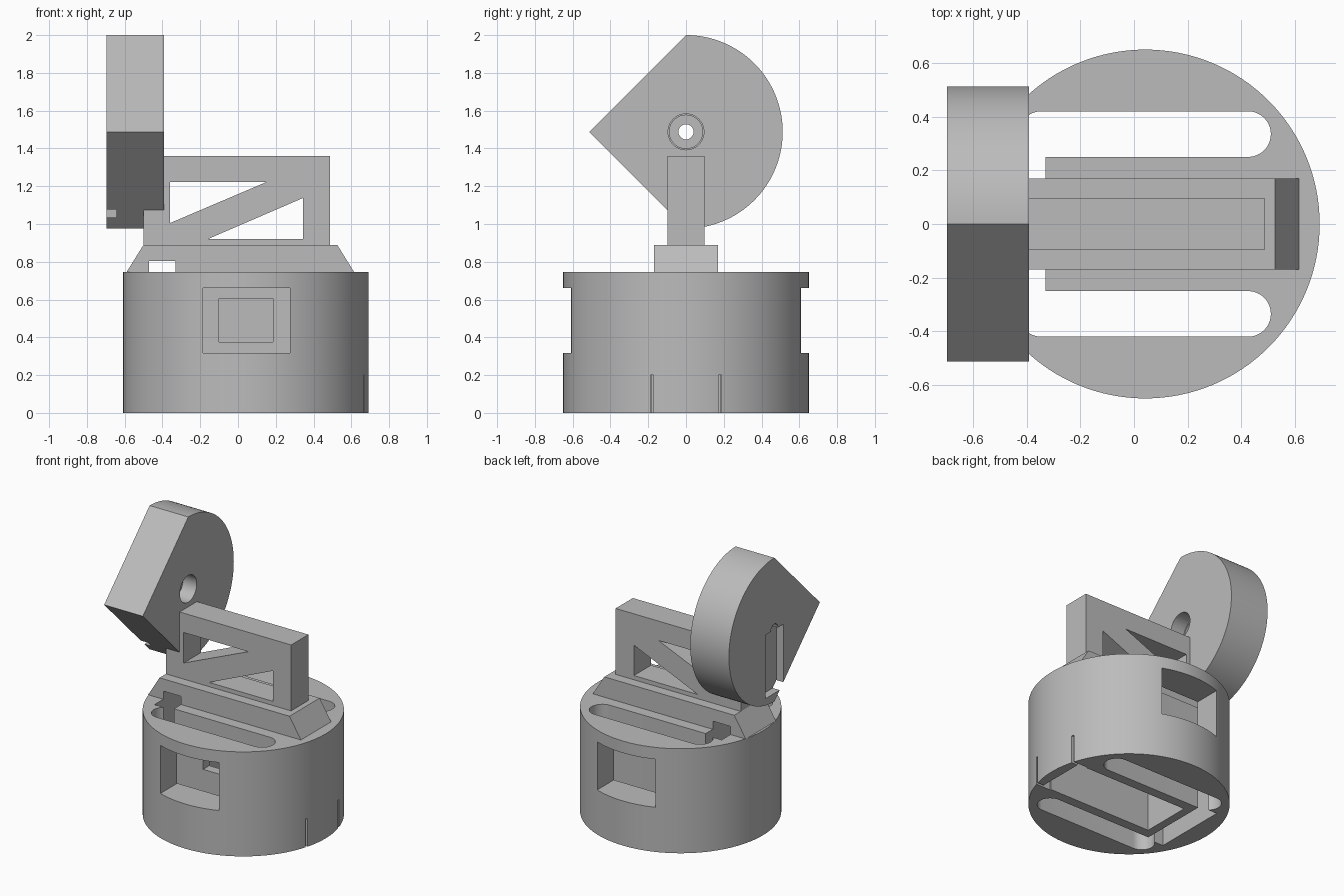
import bpy, bmesh, math
from mathutils import Vector

default = bpy.data.objects.get("Cube")
if default:
    bpy.data.objects.remove(default, do_unlink=True)

grey = bpy.data.materials.new("plain grey")
grey.use_nodes = True
tone = (0.5, 0.5, 0.5, 1)
grey.diffuse_color = tone
grey.node_tree.nodes["Principled BSDF"].inputs["Base Color"].default_value = tone


def prism(name, outline, axis, lo, hi):
    """Extrude a 2D outline along one axis; the outline uses the other two in order."""
    bm = bmesh.new()

    def place(p, depth):
        co = list(p)
        co.insert("xyz".index(axis), depth)
        return bm.verts.new(Vector(co))

    face = bm.faces.new([place(p, lo) for p in outline])
    ring = bmesh.ops.extrude_face_region(bm, geom=[face])["geom"]
    shift = Vector([hi - lo if a == axis else 0 for a in "xyz"])
    moved = [v for v in ring if isinstance(v, bmesh.types.BMVert)]
    bmesh.ops.translate(bm, verts=moved, vec=shift)
    bmesh.ops.recalc_face_normals(bm, faces=bm.faces)
    mesh = bpy.data.meshes.new(name)
    bm.to_mesh(mesh)
    bm.free()
    mesh.materials.append(grey)
    obj = bpy.data.objects.new(name, mesh)
    bpy.context.collection.objects.link(obj)
    return obj


def arc(cx, cy, r, start, end, steps):
    angles = [math.radians(start + (end - start) * i / steps) for i in range(steps + 1)]
    return [(cx + r * math.cos(a), cy + r * math.sin(a)) for a in angles]


def circle(cx, cy, r, steps=64):
    return arc(cx, cy, r, 0, 360, steps)[:-1]


def box(x0, x1, y0, y1, z0, z1):
    return prism("cutter", [(x0, y0), (x1, y0), (x1, y1), (x0, y1)], "z", z0, z1)


def cut(obj, cutters):
    """Subtract each cutter, bake the result and remove the cutters."""
    for c in cutters:
        c.hide_render = True
        mod = obj.modifiers.new("cut", "BOOLEAN")
        mod.operation, mod.solver, mod.object = "DIFFERENCE", "EXACT", c
    graph = bpy.context.evaluated_depsgraph_get()
    baked = bpy.data.meshes.new_from_object(obj.evaluated_get(graph))
    obj.modifiers.clear()
    obj.data = baked
    for c in cutters:
        bpy.data.objects.remove(c, do_unlink=True)


CX, R, TOP = 0.042, 0.65, 0.745

# Round base with a U-shaped slot, hollow core, side windows and a clip tab
base = prism("round_base", circle(CX, 0, R, 128), "z", 0, TOP)
cutters = [
    box(-0.27, 0.62, -0.18, 0.18, -0.1, 0.68),
    box(-0.47, -0.33, -0.27, 0.27, -0.1, 0.9),
    box(-0.1, 0.185, -0.3, -0.1, 0.375, 0.605),
]
for s in (-1, 1):
    y = 0.335 * s
    slot = arc(0.425, y, 0.085, -90, 90, 24) + arc(-0.345, y, 0.085, 90, 270, 24)
    cutters.append(prism("cutter", slot, "z", -0.1, 0.9))
    near, far = sorted((0.35 * s, 0.8 * s))
    cutters.append(box(-0.185, 0.275, near, far, 0.318, 0.66))
    near, far = sorted((0.171 * s, 0.188 * s))
    cutters.append(box(0.55, 0.8, near, far, -0.1, 0.2))
cut(base, cutters)

# Bevelled rail across the top, with a passage at one end
rail = prism("top_rail", [(-0.59, TOP), (0.615, TOP), (0.525, 0.89), (-0.5, 0.89)],
             "y", -0.17, 0.17)
cut(rail, [box(-0.47, -0.33, -0.3, 0.3, 0.6, 0.803)])

# Upright frame with two triangular openings
frame = prism("upright_frame", [(-0.5, 0.89), (0.487, 0.89), (0.487, 1.36), (-0.5, 1.36)],
              "y", -0.097, 0.097)
cut(frame, [
    prism("cutter", [(-0.36, 1.005), (0.15, 1.222), (-0.36, 1.222)], "y", -0.3, 0.3),
    prism("cutter", [(-0.16, 0.92), (0.343, 0.92), (0.343, 1.137)], "y", -0.3, 0.3),
])

# Pointed wheel with a stepped bore and a recess on its outer face
HUB = 1.488
wheel = prism("pointed_wheel", arc(0, HUB, 0.512, -90, 90, 64) + [(-0.512, HUB)],
              "x", -0.697, -0.392)
cut(wheel, [
    prism("cutter", circle(0, HUB, 0.095), "x", -0.5, -0.3),
    prism("cutter", circle(0, HUB, 0.088), "x", -0.59, -0.45),
    prism("cutter", circle(0, HUB, 0.04), "x", -0.8, -0.5),
    box(-0.8, -0.642, -0.1, 0.1, 1.035, HUB),
])

# Smooth the curved walls, keep the edges crisp
for obj in (base, rail, frame, wheel):
    bpy.ops.object.select_all(action="DESELECT")
    obj.select_set(True)
    bpy.context.view_layer.objects.active = obj
    bpy.ops.object.shade_smooth_by_angle(angle=math.radians(30))
